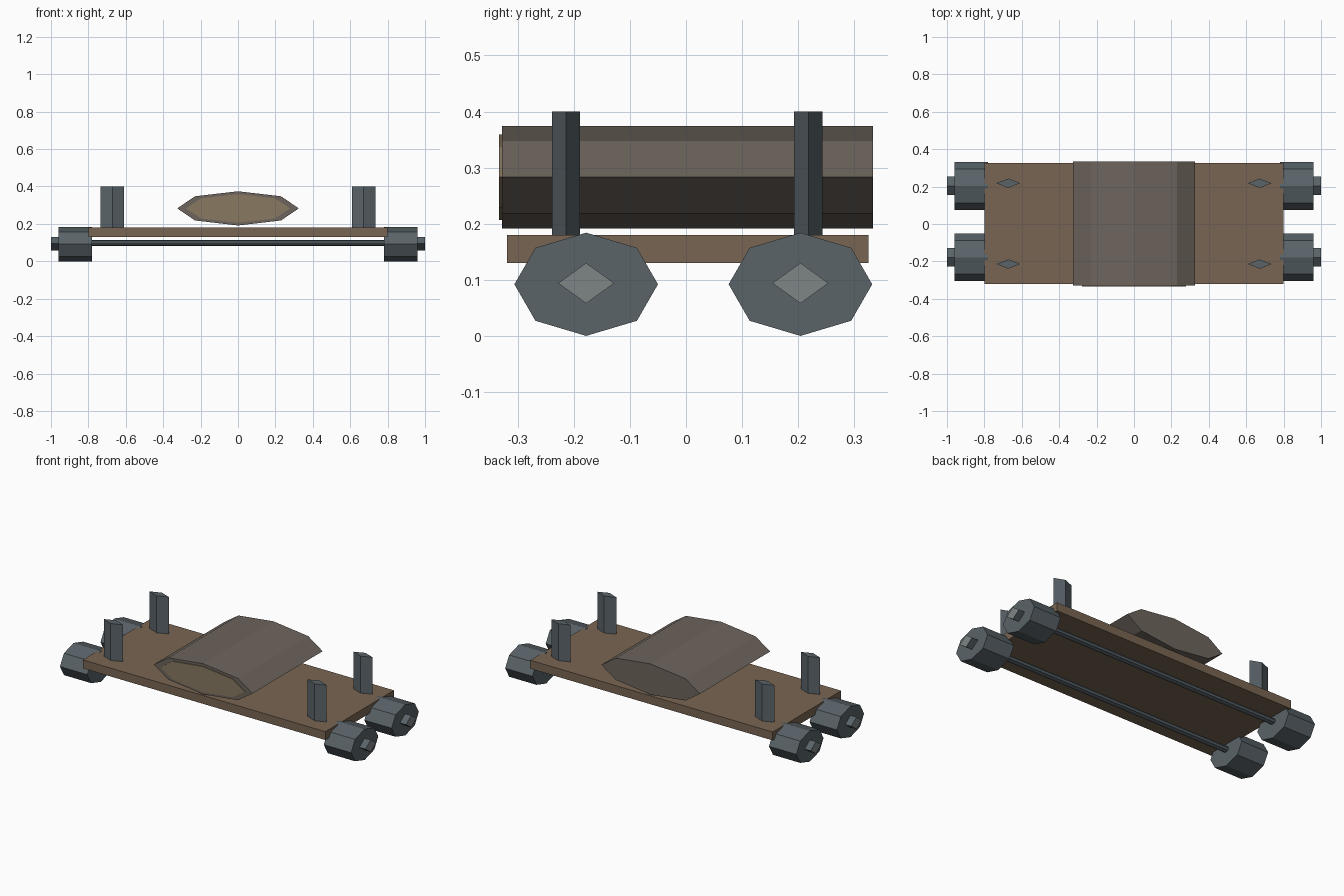
import bpy
import bmesh
from math import cos, sin, pi
from mathutils import Vector

if "Cube" in bpy.data.objects:
    bpy.data.objects.remove(bpy.data.objects["Cube"])


def material(name, rgb):
    m = bpy.data.materials.new(name)
    m.diffuse_color = (*rgb, 1)
    m.use_nodes = True
    m.node_tree.nodes["Principled BSDF"].inputs["Base Color"].default_value = m.diffuse_color
    return m


PLANK = material("plank_wood", (0.19, 0.13, 0.085))
BARK = material("bark", (0.155, 0.13, 0.11))
CUT_WOOD = material("cut_wood", (0.25, 0.19, 0.12))
IRON = material("iron", (0.10, 0.125, 0.14))
STEEL = material("steel", (0.21, 0.235, 0.24))


def add_object(name, bm, *mats):
    bmesh.ops.recalc_face_normals(bm, faces=bm.faces)
    mesh = bpy.data.meshes.new(name)
    bm.to_mesh(mesh)
    bm.free()
    for m in mats:
        mesh.materials.append(m)
    obj = bpy.data.objects.new(name, mesh)
    bpy.context.collection.objects.link(obj)
    return obj


def prism(name, axis, sides, center, radii, start, end, mat, end_mat=None):
    """Oval prism along an axis (0, 1, 2); center and radii use the other two axes."""
    u, v = [a for a in range(3) if a != axis]
    bm = bmesh.new()
    rings = []
    for pos in (start, end):
        ring = []
        for i in range(sides):
            a = 2 * pi * i / sides
            p = Vector()
            p[axis] = pos
            p[u] = center[0] + radii[0] * cos(a)
            p[v] = center[1] + radii[1] * sin(a)
            ring.append(bm.verts.new(p))
        rings.append(ring)
    near, far = rings
    for i in range(sides):
        j = (i + 1) % sides
        bm.faces.new((near[i], near[j], far[j], far[i]))
    bm.faces.new(near)
    cap = bm.faces.new(far)
    if end_mat:
        cap.material_index = 1
        return add_object(name, bm, mat, end_mat)
    return add_object(name, bm, mat)


# Flat wagon bed
bm = bmesh.new()
bmesh.ops.create_cube(bm, size=1)
bmesh.ops.scale(bm, vec=(1.6, 0.645, 0.05), verts=bm.verts)
bmesh.ops.translate(bm, vec=(0, 0.003, 0.155), verts=bm.verts)
add_object("bed", bm, PLANK)

# Log lying across the bed, with a pale cut face at the front
prism("log", 1, 8, (0, 0.283), (0.325, 0.0915), -0.328, 0.333, BARK)
prism("log_cut_face", 1, 8, (0, 0.283), (0.278, 0.0765), -0.32, -0.333, CUT_WOOD)

# Axles, wheels and hubs
WHEEL_Z = 0.092
for end, y in (("front", -0.178), ("back", 0.204)):
    prism(f"{end}_axle", 0, 8, (y, 0.098), (0.021, 0.015), -0.8, 0.8, IRON)
    for side, s in (("left", -1), ("right", 1)):
        prism(f"{end}_{side}_wheel", 0, 8, (y, WHEEL_Z), (0.128, 0.092),
              s * 0.78, s * 0.96, IRON)
        prism(f"{end}_{side}_hub", 0, 4, (y, WHEEL_Z + 0.002), (0.05, 0.036),
              s * 0.94, s * 1.0, IRON, STEEL)

# Upright stakes that hold the load
for end, y in (("front", -0.214), ("back", 0.218)):
    for side, s in (("left", -1), ("right", 1)):
        prism(f"{end}_{side}_stake", 2, 4, (s * 0.672, y), (0.063, 0.025),
              0.17, 0.4, IRON)
